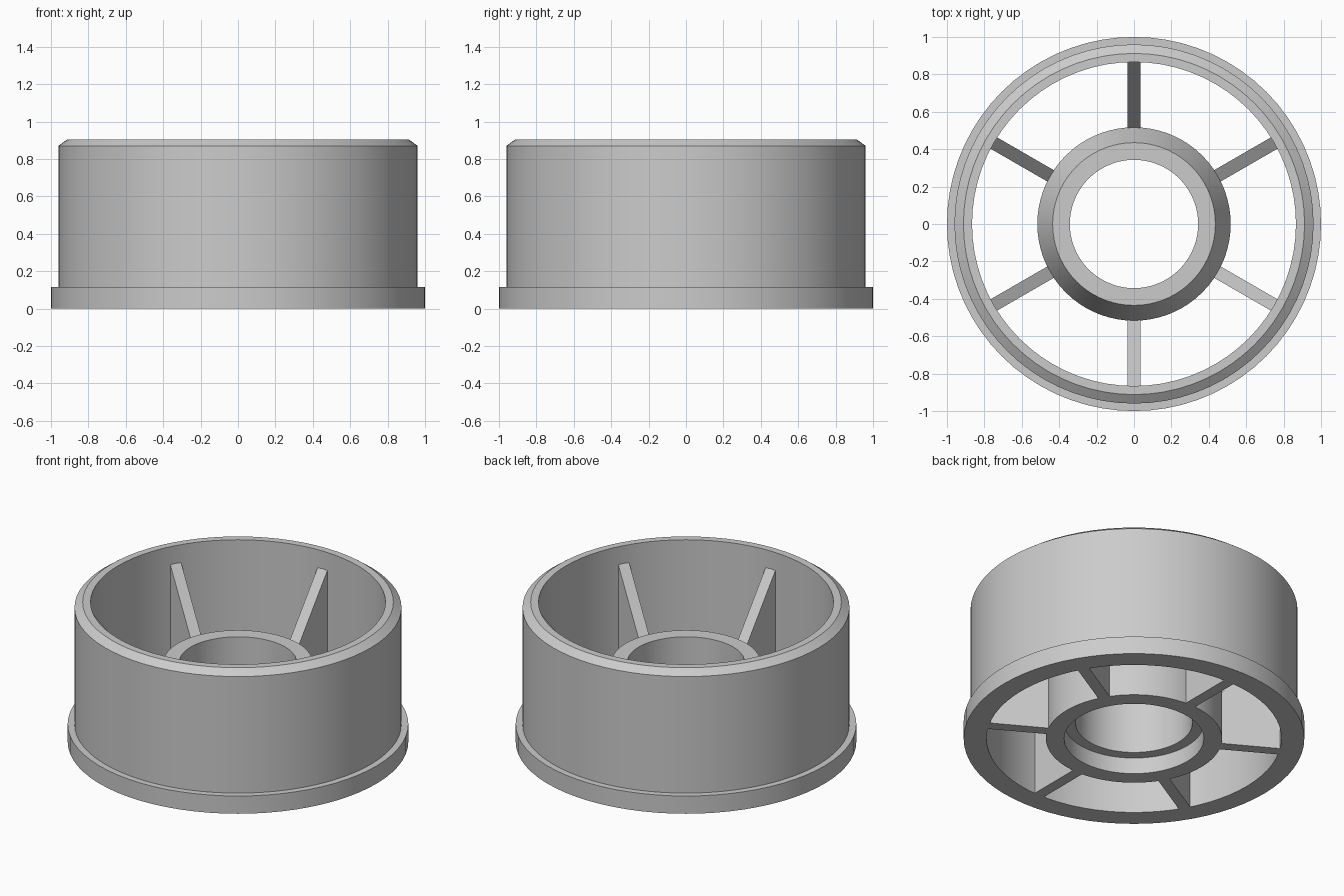
import bpy
import bmesh
from math import cos, sin, tau, radians

cube = bpy.data.objects.get("Cube")
if cube:
    bpy.data.objects.remove(cube, do_unlink=True)

grey = bpy.data.materials.new("light grey plastic")
grey.use_nodes = True
colour = (0.6, 0.6, 0.6, 1)
grey.diffuse_color = colour
grey.node_tree.nodes["Principled BSDF"].inputs["Base Color"].default_value = colour


def finish(name, bm):
    """Turn a bmesh into a grey object with sharp edges kept."""
    bmesh.ops.recalc_face_normals(bm, faces=bm.faces)
    mesh = bpy.data.meshes.new(name)
    bm.to_mesh(mesh)
    bm.free()
    mesh.materials.append(grey)
    obj = bpy.data.objects.new(name, mesh)
    bpy.context.collection.objects.link(obj)
    bpy.ops.object.select_all(action="DESELECT")
    obj.select_set(True)
    bpy.context.view_layer.objects.active = obj
    bpy.ops.object.shade_smooth_by_angle(angle=radians(18))
    return obj


def revolve(name, profile, segments):
    """Spin a closed (radius, height) profile around z."""
    bm = bmesh.new()
    rings = [[bm.verts.new((r * cos(tau * i / segments), r * sin(tau * i / segments), z))
              for r, z in profile] for i in range(segments)]
    n = len(profile)
    for i in range(segments):
        a, b = rings[i], rings[(i + 1) % segments]
        for j in range(n):
            k = (j + 1) % n
            bm.faces.new((a[j], b[j], b[k], a[k]))
    return finish(name, bm)


def spoke(name, angle, profile, width):
    """Extrude a (radius, height) web outline and turn it about z."""
    bm = bmesh.new()
    c, s = cos(angle), sin(angle)
    sides = [[bm.verts.new((r * c - w * s, r * s + w * c, z)) for r, z in profile]
             for w in (-width / 2, width / 2)]
    bm.faces.new(sides[0])
    bm.faces.new(sides[1])
    n = len(profile)
    for j in range(n):
        k = (j + 1) % n
        bm.faces.new((sides[0][j], sides[0][k], sides[1][k], sides[1][j]))
    return finish(name, bm)


# Outer shell with bottom flange and chamfered top lip
revolve("outer_shell", [(0.866, 0), (1, 0), (1, 0.115), (0.96, 0.115),
                        (0.96, 0.87), (0.912, 0.905), (0.866, 0.905)], 72)

# Hub with tapered top and a counterbore underneath
revolve("hub", [(0.41, 0), (0.517, 0), (0.517, 0.34), (0.435, 0.52),
                (0.343, 0.52), (0.343, 0.105), (0.41, 0.105)], 72)

# Six sloped webs joining the hub to the shell
for i in range(6):
    spoke(f"spoke_{i + 1}", radians(30 + 60 * i),
          [(0.512, 0), (0.87, 0), (0.87, 0.795), (0.512, 0.34)], 0.07)
